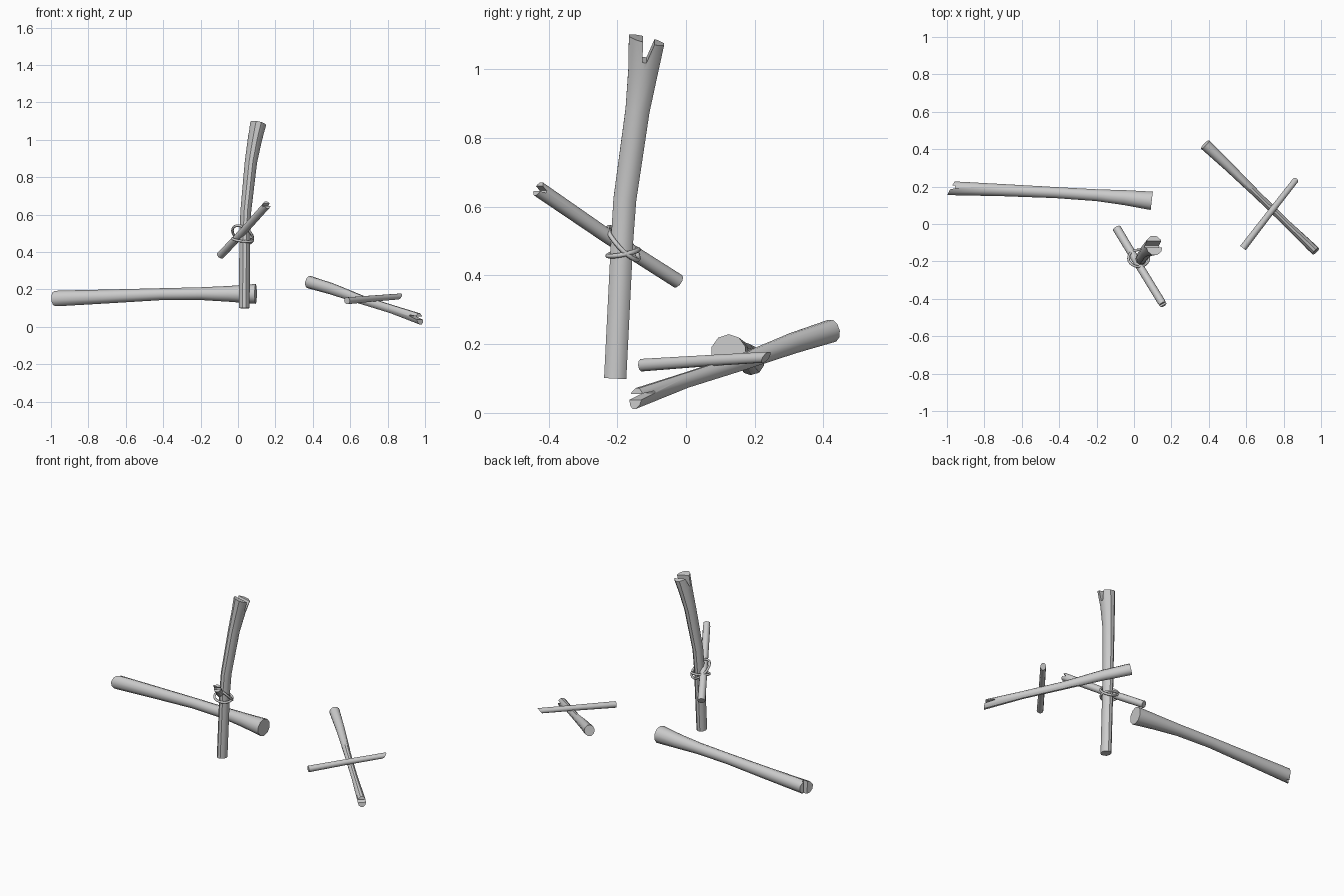
import bpy, bmesh, math
from mathutils import Vector

if "Cube" in bpy.data.objects:
    bpy.data.objects.remove(bpy.data.objects["Cube"])

SIDES = 10


def finish(bm, name):
    bmesh.ops.recalc_face_normals(bm, faces=bm.faces)
    me = bpy.data.meshes.new(name)
    bm.to_mesh(me)
    bm.free()
    ob = bpy.data.objects.new(name, me)
    bpy.context.collection.objects.link(ob)
    return ob


def activate(ob):
    bpy.ops.object.select_all(action='DESELECT')
    ob.select_set(True)
    bpy.context.view_layer.objects.active = ob


def branch(name, rings, across, notch=None, slant=(0, 0)):
    """rings: (centre, radius across, radius along notch). The last ring is the split end.
    notch: profile of (across, along) points measured from the last ring."""
    pts = [Vector(r[0]) for r in rings]
    bm = bmesh.new()
    loops = []
    for i, (p, ru, rv) in enumerate(rings):
        t = (pts[min(i + 1, len(pts) - 1)] - pts[max(i - 1, 0)]).normalized()
        u = Vector(across)
        u = (u - t * u.dot(t)).normalized()
        v = t.cross(u)
        k = slant[0] if i == 0 else slant[1] if i == len(pts) - 1 else 0
        loop = []
        for j in range(SIDES):
            a = 2 * math.pi * (j + 0.5) / SIDES
            c = math.cos(a) * ru
            loop.append(bm.verts.new(pts[i] + u * c + v * math.sin(a) * rv + t * k * c))
        loops.append(loop)
    for a, b in zip(loops, loops[1:]):
        for j in range(SIDES):
            k = (j + 1) % SIDES
            bm.faces.new((a[j], a[k], b[k], b[j]))
    bm.faces.new(loops[0])
    bm.faces.new(loops[-1])
    ob = finish(bm, name)
    if notch:
        # wedge that splits the end
        cb = bmesh.new()
        sides = [[cb.verts.new(pts[-1] + u * x + t * y + v * s) for x, y in notch]
                 for s in (-0.15, 0.15)]
        n = len(notch)
        for j in range(n):
            k = (j + 1) % n
            cb.faces.new((sides[0][j], sides[0][k], sides[1][k], sides[1][j]))
        cb.faces.new(sides[0])
        cb.faces.new(sides[1])
        cutter = finish(cb, name + "_cutter")
        cutter.hide_render = True
        mod = ob.modifiers.new("notch", 'BOOLEAN')
        mod.operation = 'DIFFERENCE'
        mod.solver = 'EXACT'
        mod.object = cutter
        activate(ob)
        bpy.ops.object.modifier_apply(modifier=mod.name)
        bpy.data.objects.remove(cutter)
    activate(ob)
    bpy.ops.object.shade_smooth_by_angle(angle=math.radians(40))
    return ob


def rope_loop(name, centre, rx, ry, sx, sy, r=0.007, n=20, m=6):
    """Tilted elliptical loop; sx and sy are the height slopes."""
    bm = bmesh.new()
    c = Vector(centre)
    grid = []
    for i in range(n):
        a = 2 * math.pi * i / n
        x, y = rx * math.cos(a), ry * math.sin(a)
        p = c + Vector((x, y, sx * x + sy * y))
        dx, dy = -rx * math.sin(a), ry * math.cos(a)
        t = Vector((dx, dy, sx * dx + sy * dy)).normalized()
        u = Vector((-sx, -sy, 1)).normalized()
        w = t.cross(u)
        grid.append([bm.verts.new(p + (u * math.cos(b) + w * math.sin(b)) * r)
                     for b in (2 * math.pi * j / m for j in range(m))])
    for i in range(n):
        for j in range(m):
            a, b, k = grid[i], grid[(i + 1) % n], (j + 1) % m
            bm.faces.new((a[j], a[k], b[k], b[j]))
    ob = finish(bm, name)
    activate(ob)
    bpy.ops.object.shade_smooth()


# upright post with forked top
branch("upright_post", [
    ((0.033, -0.206, 0.10), 0.034, 0.029),
    ((0.037, -0.186, 0.50), 0.034, 0.029),
    ((0.042, -0.178, 0.62), 0.035, 0.029),
    ((0.069, -0.141, 0.88), 0.037, 0.033),
    ((0.090, -0.124, 1.00), 0.046, 0.038),
    ((0.108, -0.115, 1.085), 0.055, 0.046)],
    (0, 1, 0), [(-0.006, -0.06), (0.006, -0.06), (0.038, 0.04), (-0.012, 0.04)], (0, -0.15))

# short bar tied to the post
branch("tied_bar", [
    ((-0.092, -0.023, 0.383), 0.021, 0.023),
    ((0.03, -0.226, 0.512), 0.021, 0.021),
    ((0.155, -0.430, 0.652), 0.023, 0.021)],
    (0, 0, 1), [(-0.004, -0.018), (0.004, -0.018), (0.014, 0.02), (-0.012, 0.02)])

# rope lashing
rope_loop("rope_lower", (0.025, -0.183, 0.466), 0.055, 0.045, -0.1, 0.2)
rope_loop("rope_upper", (0.025, -0.183, 0.493), 0.055, 0.045, -0.4, -0.95)

# long log lying apart
branch("long_log", [
    ((0.095, 0.124, 0.176), 0.052, 0.053),
    ((-0.05, 0.141, 0.176), 0.042, 0.042),
    ((-0.20, 0.154, 0.177), 0.033, 0.034),
    ((-0.42, 0.168, 0.174), 0.031, 0.032),
    ((-0.70, 0.181, 0.162), 0.034, 0.037),
    ((-0.978, 0.191, 0.151), 0.039, 0.042)],
    (0, 1, 0), [(0.0, -0.022), (0.014, -0.022), (0.028, 0.05), (-0.016, 0.05)], (0, -0.5))

# sloping log with split lower end
branch("sloping_log", [
    ((0.380, 0.425, 0.239), 0.034, 0.031),
    ((0.50, 0.312, 0.203), 0.031, 0.026),
    ((0.66, 0.156, 0.145), 0.024, 0.020),
    ((0.82, 0.0, 0.095), 0.023, 0.019),
    ((0.972, -0.146, 0.042), 0.029, 0.025)],
    (0, 0, 1), [(0.002, -0.06), (0.008, -0.06), (0.016, 0.04), (-0.007, 0.04)], (0, -0.5))

# small stick lying across it
branch("cross_stick", [
    ((0.583, -0.128, 0.139), 0.019, 0.019),
    ((0.72, 0.05, 0.151), 0.017, 0.017),
    ((0.863, 0.233, 0.162), 0.016, 0.016)],
    (0, 0, 1), None, (0, 0.8))
